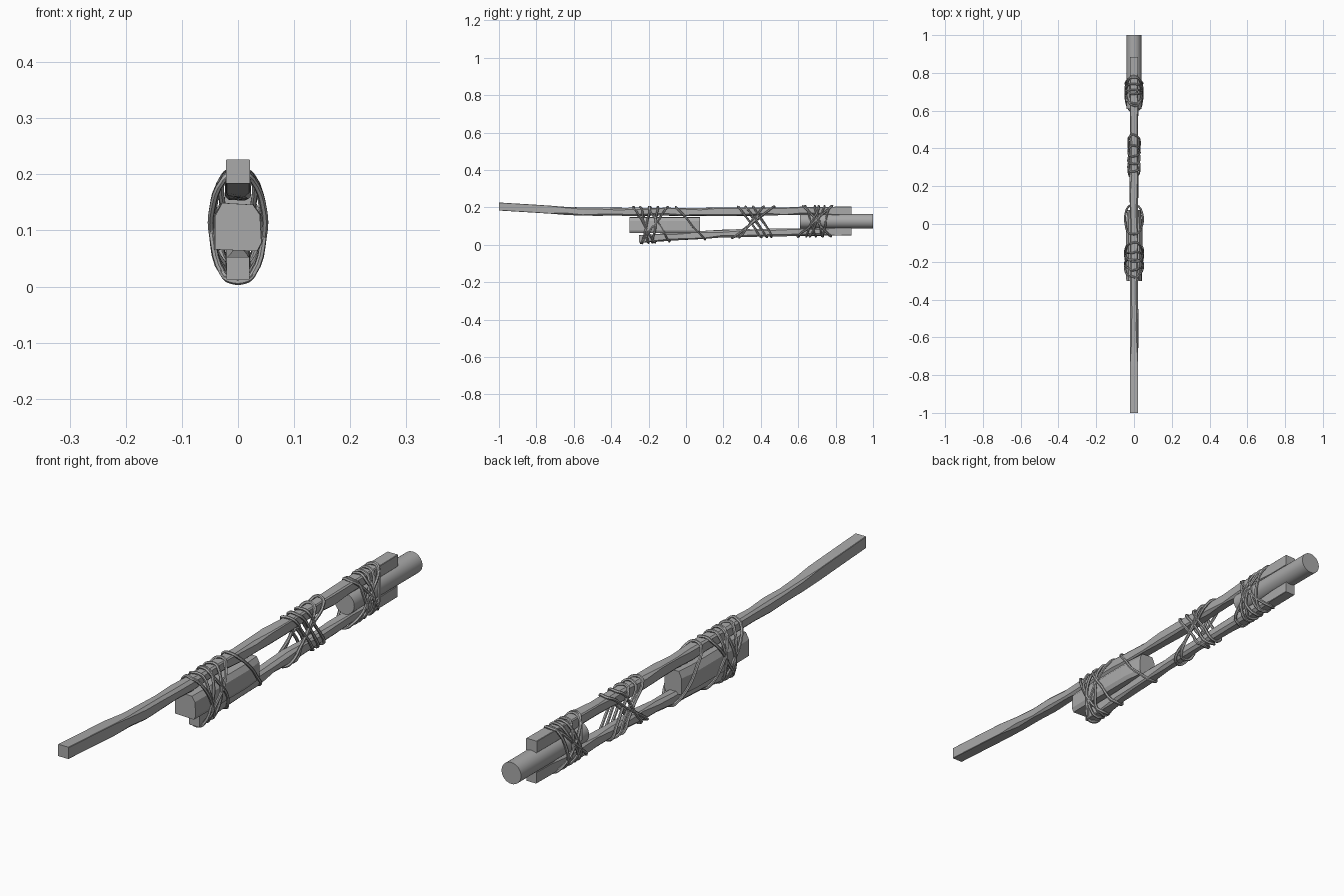
import bpy, bmesh, math, random

random.seed(4)
cube = bpy.data.objects.get("Cube")
if cube:
    bpy.data.objects.remove(cube, do_unlink=True)

grey = bpy.data.materials.new("plain grey")
grey.use_nodes = True
colour = (0.4, 0.4, 0.4, 1)
grey.diffuse_color = colour
grey.node_tree.nodes["Principled BSDF"].inputs["Base Color"].default_value = colour


def finish(obj, angle):
    obj.data.materials.clear()
    obj.data.materials.append(grey)
    bpy.ops.object.select_all(action="DESELECT")
    obj.select_set(True)
    bpy.context.view_layer.objects.active = obj
    bpy.ops.object.shade_smooth_by_angle(angle=math.radians(angle))


def loft(name, rings, angle=25):
    """Skin a run of equal-sized rings and cap both ends."""
    bm = bmesh.new()
    loops = [[bm.verts.new(p) for p in ring] for ring in rings]
    for a, b in zip(loops, loops[1:]):
        for i in range(len(a)):
            j = (i + 1) % len(a)
            bm.faces.new((a[i], a[j], b[j], b[i]))
    bm.faces.new(loops[0])
    bm.faces.new(loops[-1])
    bmesh.ops.recalc_face_normals(bm, faces=bm.faces)
    mesh = bpy.data.meshes.new(name)
    bm.to_mesh(mesh)
    bm.free()
    obj = bpy.data.objects.new(name, mesh)
    bpy.context.collection.objects.link(obj)
    finish(obj, angle)


def height(path, y):
    """Centre height of a stick at y."""
    for (y0, z0), (y1, z1) in zip(path, path[1:]):
        if y <= y1:
            return z0 + (z1 - z0) * (y - y0) / (y1 - y0)
    return path[-1][1]


def stick(name, path, half, rough_from):
    """Square stick with whittled corners along its rough length."""
    start, end = path[0][0], path[-1][0]
    count = round((end - start) / 0.09)
    rings = []
    for k in range(count + 1):
        y = start + (end - start) * k / count
        rough = rough_from < y < end - 0.15
        z = height(path, y)
        ring = []
        for sx, sz in ((1, 1), (-1, 1), (-1, -1), (1, -1)):
            cut = random.uniform(0.003, 0.011) if rough else 0.0015
            w = half + (random.uniform(-0.002, 0.002) if rough else 0)
            pair = [(sx * w, y, z + sz * (w - cut)), (sx * (w - cut), y, z + sz * w)]
            ring += pair if sx * sz > 0 else pair[::-1]
        rings.append(ring)
    loft(name, rings)


# Long upper stick with a raised front end, and shorter lower stick
UPPER = [(-1, 0.205), (-0.8, 0.193), (-0.6, 0.18), (-0.3, 0.176), (0.3, 0.178), (0.885, 0.183)]
LOWER = [(-0.25, 0.032), (0, 0.049), (0.3, 0.064), (0.885, 0.071)]
stick("upper_stick", UPPER, 0.0215, -0.65)
stick("lower_stick", LOWER, 0.0205, -0.2)

# Chunky wedge between the sticks at the front
section = [(-0.043, 0.066), (0.036, 0.063), (0.044, 0.078), (0.041, 0.128),
           (0.028, 0.146), (-0.03, 0.149), (-0.043, 0.125)]
loft("front_block", [[(x * s, y, z) for x, z in section]
                     for y, s in ((-0.302, 0.95), (-0.2, 1), (0, 1), (0.075, 0.8))], 20)

# Round bar held between the sticks at the back
loft("rear_bar", [[(0.039 * math.cos(t * math.tau / 32), y, 0.127 + 0.039 * math.sin(t * math.tau / 32))
                   for t in range(32)] for y in (0.61, 1.0)], 40)


def cord(name, top_y, bottom_y, bulge):
    """Slanted loop of cord around both sticks."""
    top = height(UPPER, top_y) + 0.024
    bottom = height(LOWER, bottom_y) - 0.0225
    half = [(0.013, top), (0.026, top - 0.01), (bulge, 0.138), (bulge, 0.09),
            (0.026, bottom + 0.01), (0.013, bottom)]
    outline = half + [(-x, z) for x, z in reversed(half)]
    curve = bpy.data.curves.new(name, "CURVE")
    curve.dimensions = "3D"
    curve.bevel_depth = 0.0055
    curve.bevel_resolution = 1
    curve.resolution_u = 4
    spline = curve.splines.new("BEZIER")
    spline.bezier_points.add(len(outline) - 1)
    spline.use_cyclic_u = True
    for point, (x, z) in zip(spline.bezier_points, outline):
        f = (top - z) / (top - bottom)
        y = top_y + (bottom_y - top_y) * f + random.uniform(-0.005, 0.005)
        point.co = (x, y, z)
        point.handle_left_type = point.handle_right_type = "AUTO"
    obj = bpy.data.objects.new(name, curve)
    bpy.context.collection.objects.link(obj)
    bpy.ops.object.select_all(action="DESELECT")
    obj.select_set(True)
    bpy.context.view_layer.objects.active = obj
    bpy.ops.object.convert(target="MESH")
    finish(bpy.context.view_layer.objects.active, 50)


# Cord bindings: top and bottom positions of each loop
bindings = {
    "front_cord": (0.046, [(-0.28, -0.17), (-0.24, -0.2), (-0.19, -0.235), (-0.15, -0.18),
                           (-0.1, -0.235), (-0.2, -0.09), (-0.055, 0.1)]),
    "middle_cord": (0.027, [(0.28, 0.4), (0.32, 0.43), (0.36, 0.46), (0.47, 0.25), (0.41, 0.29)]),
    "rear_cord": (0.043, [(0.64, 0.69), (0.69, 0.73), (0.78, 0.6), (0.74, 0.66),
                          (0.63, 0.77), (0.71, 0.64), (0.77, 0.73)]),
}
for name, (bulge, loops) in bindings.items():
    for i, (top_y, bottom_y) in enumerate(loops):
        cord(f"{name}_{i + 1}", top_y, bottom_y, bulge)
